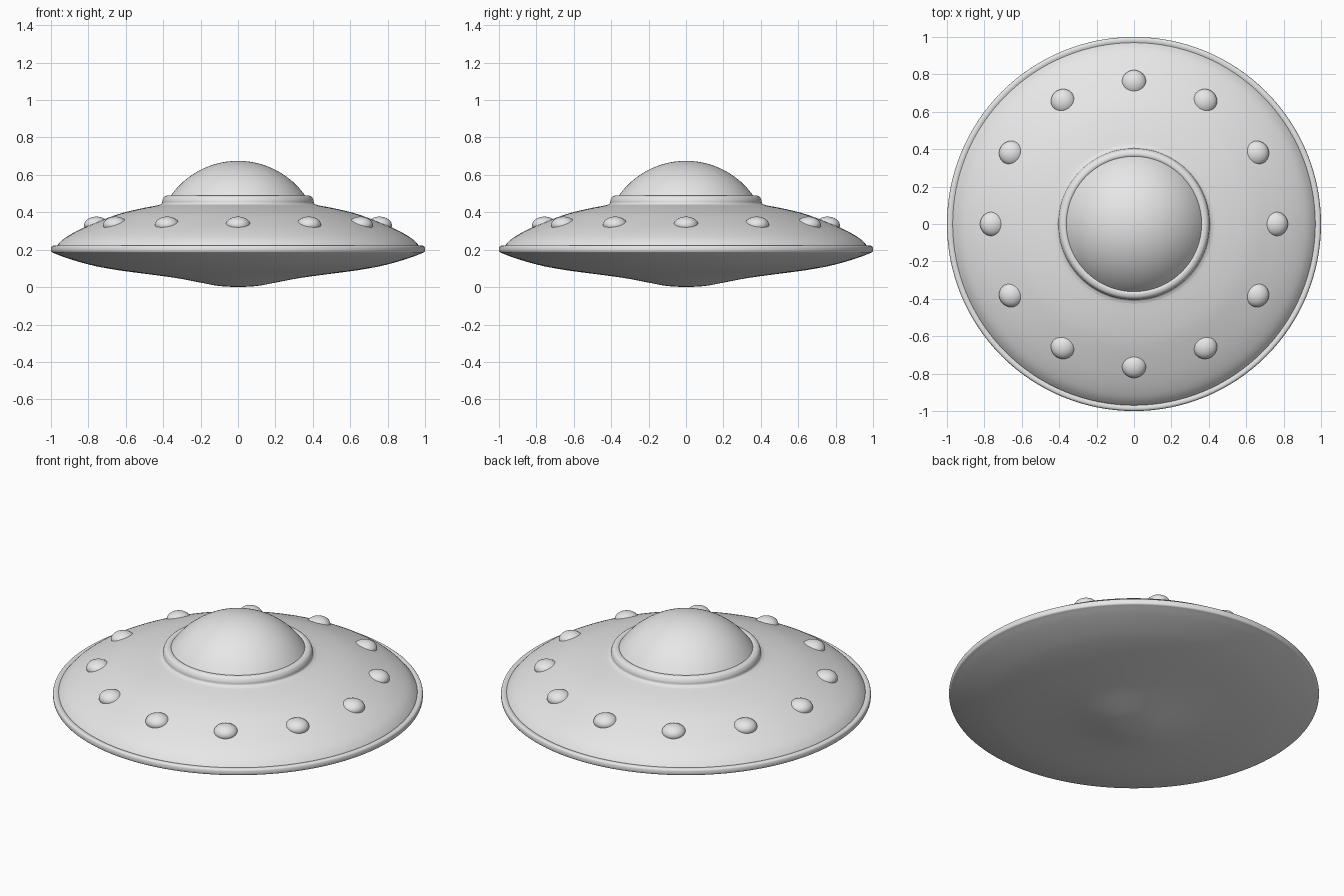
import bpy, bmesh, math
from mathutils import Vector, Matrix

if "Cube" in bpy.data.objects:
    bpy.data.objects.remove(bpy.data.objects["Cube"], do_unlink=True)

grey = bpy.data.materials.new("light_grey_metal")
grey.use_nodes = True
grey.diffuse_color = (0.8, 0.8, 0.8, 1)
grey.node_tree.nodes["Principled BSDF"].inputs["Base Color"].default_value = grey.diffuse_color


def smooth_profile(points, steps=4):
    """Catmull-Rom curve through (radius, height) points."""
    p = [Vector(q) for q in points]
    p = [2 * p[0] - p[1]] + p + [2 * p[-1] - p[-2]]
    out = []
    for a, b, c, d in zip(p, p[1:], p[2:], p[3:]):
        for i in range(steps):
            t = i / steps
            out.append(b + 0.5 * t * (c - a + t * (2 * a - 5 * b + 4 * c - d
                                                  + t * (3 * (b - c) + d - a))))
    return out + [p[-2]]


def finish(name, bm):
    mesh = bpy.data.meshes.new(name)
    bmesh.ops.recalc_face_normals(bm, faces=bm.faces)
    bm.to_mesh(mesh)
    bm.free()
    mesh.materials.append(grey)
    obj = bpy.data.objects.new(name, mesh)
    bpy.context.collection.objects.link(obj)
    bpy.ops.object.select_all(action="DESELECT")
    obj.select_set(True)
    bpy.context.view_layer.objects.active = obj
    bpy.ops.object.shade_smooth_by_angle(angle=math.radians(40))
    return obj


def lathe(name, profile, sides=128):
    bm = bmesh.new()
    verts = [bm.verts.new((max(r, 0), 0, z)) for r, z in profile]
    edges = [bm.edges.new(pair) for pair in zip(verts, verts[1:])]
    bmesh.ops.spin(bm, geom=verts + edges, cent=(0, 0, 0), axis=(0, 0, 1),
                   angle=math.tau, steps=sides, use_duplicate=False)
    bmesh.ops.remove_doubles(bm, verts=bm.verts, dist=0.0002)
    return finish(name, bm)


# Saucer: shallow keel below, domed deck above
lathe("lower_hull", smooth_profile([
    (0, 0), (0.1, 0.006), (0.2, 0.024), (0.32, 0.047), (0.47, 0.068),
    (0.63, 0.089), (0.76, 0.112), (0.86, 0.138), (0.94, 0.164), (0.985, 0.182)]))
lathe("upper_hull", smooth_profile([
    (0.972, 0.21), (0.965, 0.225), (0.925, 0.263), (0.845, 0.308), (0.74, 0.353),
    (0.63, 0.393), (0.52, 0.42), (0.435, 0.436), (0.41, 0.442)]))

# Rounded rim band
lathe("rim", smooth_profile([
    (0.962, 0.216), (0.982, 0.222), (0.996, 0.218), (1.0, 0.203),
    (0.997, 0.188), (0.985, 0.182)]))

# Collar that holds the canopy
lathe("collar", smooth_profile([
    (0.425, 0.438), (0.407, 0.447), (0.404, 0.465), (0.394, 0.483),
    (0.377, 0.49), (0.363, 0.487), (0.35, 0.475)]))

# Canopy: spherical cap
base_r, base_z, rise = 0.362, 0.485, 0.19
ball = (base_r ** 2 + rise ** 2) / (2 * rise)
span = math.asin(base_r / ball)
lathe("canopy", [(ball * math.sin(span * i / 24),
                  base_z + rise - ball + ball * math.cos(span * i / 24))
                 for i in range(25)])

# Ring of twelve flattened lamps
for i in range(12):
    angle = math.tau * i / 12
    bm = bmesh.new()
    place = (Matrix.Translation((0.757 * math.cos(angle), 0.757 * math.sin(angle), 0.332))
             @ Matrix.Diagonal((0.066, 0.066, 0.045, 1)))
    bmesh.ops.create_uvsphere(bm, u_segments=32, v_segments=16, radius=1, matrix=place)
    finish(f"lamp_{i + 1}", bm)
